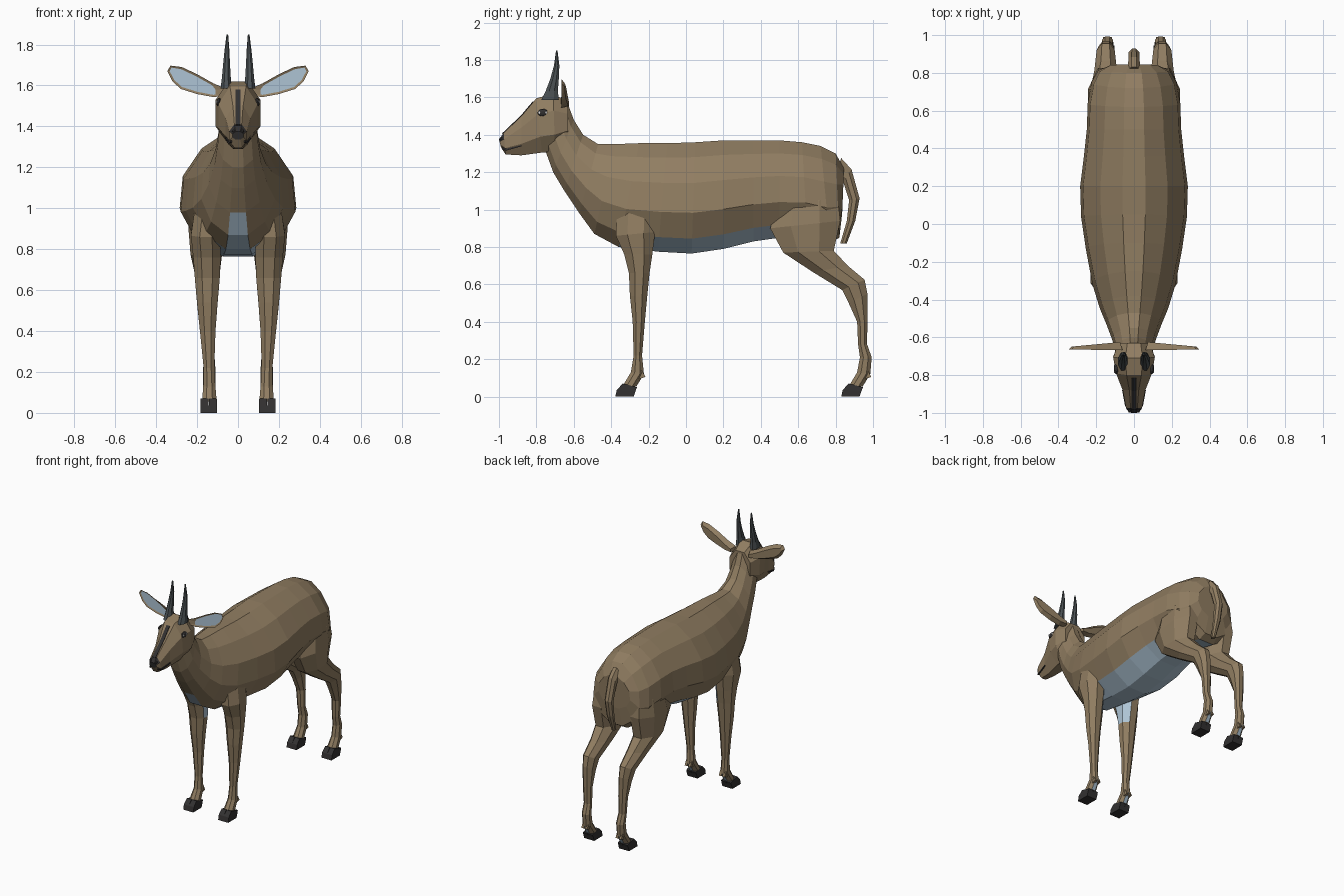
import bpy, bmesh, math
from mathutils import Vector


def material(name, rgb):
    m = bpy.data.materials.new(name)
    m.diffuse_color = (*rgb, 1)
    return m


COAT = material("brown coat", (0.28, 0.205, 0.12))
PALE = material("pale blue grey", (0.42, 0.55, 0.66))
DARK = material("dark hoof", (0.032, 0.03, 0.03))
HORN = material("horn grey", (0.068, 0.08, 0.085))
WHITE = material("eye white", (0.8, 0.8, 0.8))


def finish(name, bm, mats, rule=None):
    """Store the mesh; rule(centre, normal) picks a material for each face."""
    bmesh.ops.recalc_face_normals(bm, faces=bm.faces)
    bm.normal_update()
    if rule:
        for f in bm.faces:
            f.material_index = rule(f.calc_center_median(), f.normal)
    me = bpy.data.meshes.new(name)
    bm.to_mesh(me)
    bm.free()
    for m in mats:
        me.materials.append(m)
    ob = bpy.data.objects.new(name, me)
    bpy.context.collection.objects.link(ob)
    return ob


def loft(name, sections, mats, n=8, side=1, rule=None, taper=0):
    """Skin rings; each section is (y1, z1, y2, z2, centre x, half width)."""
    bm = bmesh.new()
    rings = []
    ph = math.pi / n
    for y1, z1, y2, z2, cx, w in sections:
        ring = []
        for k in range(n):
            t = 2 * math.pi * k / n + ph
            c, s = math.cos(t) / math.cos(ph), math.sin(t) / math.cos(ph)
            s *= 1 - taper * max(0, c)
            ring.append(bm.verts.new((side * (cx + w * s),
                                      (y1 + y2) / 2 + (y1 - y2) / 2 * c,
                                      (z1 + z2) / 2 + (z1 - z2) / 2 * c)))
        rings.append(ring)
    for a, b in zip(rings, rings[1:]):
        for k in range(n):
            j = (k + 1) % n
            bm.faces.new((a[k], a[j], b[j], b[k]))
    bm.faces.new(rings[0])
    bm.faces.new(rings[-1])
    return finish(name, bm, mats, rule)


# Torso and neck, with a pale belly and chest patch
def belly(c, n):
    low = c.z < 0.885 and -0.33 < c.y < 0.5 and n.z < -0.2
    chest = abs(c.x) < 0.05 and c.z < 0.95 and c.y < 0.74 and n.z < 0
    return 1 if low or chest else 0


torso = [(-.63, 1.56, -.75, 1.31, .09), (-.60, 1.48, -.71, 1.20, .10),
         (-.55, 1.40, -.65, 1.10, .115), (-.47, 1.35, -.57, .98, .145),
         (-.38, 1.35, -.49, .87, .18), (-.25, 1.355, -.36, .80, .22),
         (-.10, 1.355, -.15, .775, .255), (.05, 1.36, .03, .765, .28),
         (.20, 1.37, .20, .79, .285), (.36, 1.37, .36, .83, .265),
         (.50, 1.37, .50, .85, .25), (.62, 1.36, .65, .85, .245),
         (.72, 1.34, .77, .82, .225), (.80, 1.30, .82, .85, .19),
         (.845, 1.22, .835, .98, .13)]
loft("torso_and_neck", [(a, b, c, d, 0, w) for a, b, c, d, w in torso],
     [COAT, PALE], n=12, rule=belly, taper=.2)

# Head with dark nose
head = [(-1.0, 1.375, -.99, 1.335, .028), (-.975, 1.41, -.965, 1.295, .043),
        (-.88, 1.50, -.88, 1.29, .06), (-.80, 1.595, -.77, 1.305, .095),
        (-.71, 1.62, -.70, 1.31, .11), (-.63, 1.575, -.63, 1.36, .085)]
loft("head", [(a, b, c, d, 0, w) for a, b, c, d, w in head], [COAT, DARK],
     rule=lambda c, n: 1 if c.y < -.99 or (c.y < -.98 and c.z > 1.36) else 0)

# Dark stripe down the face
loft("face_stripe", [(y - .003, z + .003, y + .003, z - .003, 0, .013)
                     for y, z in ((-.98, 1.405), (-.88, 1.50), (-.815, 1.577))],
     [DARK], n=4)

# Tail
loft("tail", [(.83, 1.275, .79, 1.17, 0, .032), (.885, 1.215, .84, 1.15, 0, .03),
              (.928, 1.06, .872, 1.05, 0, .028), (.905, .94, .86, .94, 0, .025),
              (.86, .82, .825, .82, 0, .014)], [COAT], n=8)

FRONT_LEG = [(-.34, 1.12, -.17, 1.12, .12, .06), (-.37, .98, -.16, .99, .145, .068),
             (-.375, .86, -.165, .88, .157, .073),
             (-.33, .76, -.18, .76, .152, .067), (-.305, .66, -.195, .66, .15, .061),
             (-.30, .54, -.208, .53, .15, .05), (-.285, .40, -.22, .40, .148, .038),
             (-.28, .22, -.235, .22, .142, .026), (-.295, .13, -.225, .12, .14, .03),
             (-.34, .055, -.265, .055, .14, .036)]
HIND_LEG = [(.54, 1.14, .76, 1.16, .11, .06), (.48, 1.0, .81, 1.07, .145, .085),
            (.45, .90, .825, .94, .155, .088),
            (.52, .77, .79, .78, .155, .077), (.68, .665, .865, .70, .15, .06),
            (.835, .57, .955, .625, .15, .048), (.87, .50, .97, .55, .148, .04),
            (.915, .40, .97, .40, .145, .032), (.92, .28, .968, .28, .142, .027),
            (.93, .21, .993, .21, .14, .03), (.915, .13, .985, .12, .14, .03),
            (.87, .055, .945, .055, .14, .036)]


def leg_colour(c, n):
    """Pale backs of the pasterns and pale inner forearm."""
    pastern = c.z < 0.11 and n.y > 0.75
    inward = -n.x if c.x > 0 else n.x
    forearm = c.y < 0 and 0.69 < c.z < 0.9 and n.y > -0.1 and inward > 0.1
    return 1 if pastern or forearm else 0


def ear(name, side):
    outline = [(.06, 1.585), (.12, 1.61), (.20, 1.655), (.275, 1.69), (.33, 1.697),
               (.345, 1.67), (.32, 1.62), (.28, 1.583), (.20, 1.558), (.12, 1.543),
               (.06, 1.55)]
    bm = bmesh.new()
    front = bm.faces.new([bm.verts.new((side * x, -.667 + .01 * (x - .1), z))
                          for x, z in outline])
    fv = list(front.verts)
    # Rounded back, thinner toward the tip
    back = [bm.verts.new((v.co.x * .9 + side * .02, -.625 - .085 * (abs(v.co.x) - .06),
                          v.co.z * .6 + (1.555 + .32 * (abs(v.co.x) - .06)) * .4))
            for v in fv]
    for k in range(len(fv)):
        j = (k + 1) % len(fv)
        bm.faces.new((fv[k], fv[j], back[j], back[k]))
    bm.faces.new(back)
    bmesh.ops.recalc_face_normals(bm, faces=bm.faces)
    # Hollow pale inside
    bmesh.ops.inset_individual(bm, faces=[front], thickness=.011)
    for v in front.verts:
        v.co.y += .005
        v.co.x = side * max(abs(v.co.x), .11)
    front.material_index = 1
    return finish(name, bm, [COAT, PALE])


def ball(name, loc, scale, mat):
    bm = bmesh.new()
    bmesh.ops.create_icosphere(bm, subdivisions=2, radius=1)
    for v in bm.verts:
        v.co = Vector(loc) + Vector([v.co[i] * scale[i] for i in range(3)])
    finish(name, bm, [mat])


for side, tag in ((1, "left"), (-1, "right")):
    # Legs, two-toed hooves and dewclaws
    for kind, leg, oy in (("front", FRONT_LEG, 0), ("hind", HIND_LEG, 1.208)):
        loft(f"{kind}_leg_{tag}", leg, [COAT, PALE], side=side, rule=leg_colour)
        for toe, dx in (("inner", -.0205), ("outer", .0205)):
            x = .143 + dx
            loft(f"{kind}_hoof_{toe}_{tag}",
                 [(-.338 + oy, .07, -.262 + oy, .05, x, .0185),
                  (-.370 + oy, .036, -.27 + oy, .03, x, .0205),
                  (-.378 + oy, 0, -.28 + oy, 0, x, .0205)], [DARK], n=4, side=side)
            loft(f"{kind}_dewclaw_{toe}_{tag}",
                 [(-.26 + oy, .14, -.235 + oy, .14, .14 + dx * .7, .01),
                  (-.25 + oy, .095, -.217 + oy, .105, .14 + dx * .7, .009)],
                 [COAT], n=4, side=side)
    # Horns
    loft(f"horn_{tag}",
         [(-.775, 1.585, -.68, 1.585, .058, .027), (-.75, 1.635, -.685, 1.635, .057, .022),
          (-.725, 1.70, -.68, 1.70, .056, .017), (-.706, 1.77, -.677, 1.77, .054, .012),
          (-.695, 1.85, -.687, 1.85, .052, .004)], [HORN], side=side)
    ear(f"ear_{tag}", side)
    # Eyes, nostrils and mouth line
    ball(f"eye_{tag}", (side * .094, -.765, 1.518), (.013, .03, .021), DARK)
    for part, y in (("front", -.783), ("back", -.748)):
        ball(f"eye_{part}_glint_{tag}", (side * .103, y, 1.519), (.004, .006, .008), WHITE)
    ball(f"nostril_{tag}", (side * .02, -.988, 1.378), (.01, .01, .01), DARK)
    loft(f"mouth_{tag}", [(-.985, 1.332, -.985, 1.322, .033, .004),
                          (-.96, 1.326, -.96, 1.316, .044, .004),
                          (-.88, 1.345, -.88, 1.338, .059, .004)],
         [DARK], n=4, side=side)
